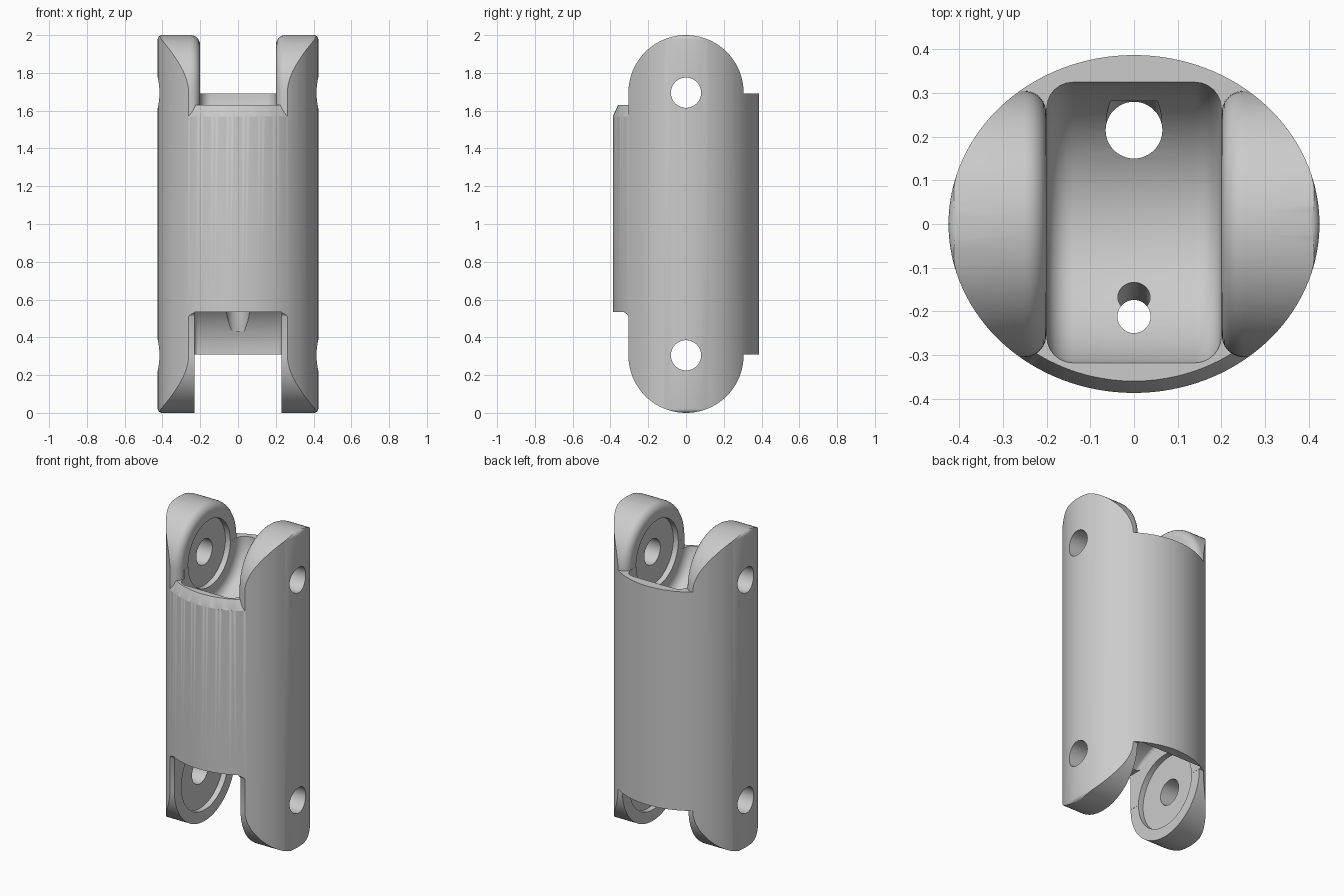
import bpy, bmesh, math
from mathutils import Matrix, Vector

old = bpy.data.objects.get("Cube")
if old:
    bpy.data.objects.remove(old, do_unlink=True)

RX, RY = 0.425, 0.387          # elliptical outer shell
EAR_R = 0.305                  # clevis ear radius
TOP_Z, LOW_Z = 1.695, 0.305    # hinge axis heights
TOP_GAP, LOW_GAP = 0.2, 0.23   # half widths of the clevis slots

grey = bpy.data.materials.new("light_grey")
grey.use_nodes = True
colour = (0.6, 0.6, 0.6, 1)
grey.diffuse_color = colour
grey.node_tree.nodes["Principled BSDF"].inputs["Base Color"].default_value = colour


def finish(bm, name):
    bmesh.ops.recalc_face_normals(bm, faces=bm.faces)
    mesh = bpy.data.meshes.new(name)
    bm.to_mesh(mesh)
    bm.free()
    mesh.materials.append(grey)
    ob = bpy.data.objects.new(name, mesh)
    bpy.context.scene.collection.objects.link(ob)
    return ob


def arc(y, z, r, start, end, n=40):
    steps = [math.radians(start + (end - start) * i / n) for i in range(n + 1)]
    return [(y + r * math.cos(a), z + r * math.sin(a)) for a in steps]


def prism(name, profile, x0, x1, round0=0, round1=0):
    """Extrude a (y, z) profile along x, optionally rounding either end."""
    bm = bmesh.new()
    face = bm.faces.new([bm.verts.new((x0, y, z)) for y, z in profile])
    out = bmesh.ops.extrude_face_region(bm, geom=[face])
    moved = [v for v in out["geom"] if isinstance(v, bmesh.types.BMVert)]
    bmesh.ops.translate(bm, verts=moved, vec=(x1 - x0, 0, 0))
    for x, r in ((x0, round0), (x1, round1)):
        if r:
            rim = [e for e in bm.edges
                   if all(abs(v.co.x - x) < 1e-5 for v in e.verts)]
            bmesh.ops.bevel(bm, geom=rim, offset=r, segments=6, profile=0.5,
                            affect='EDGES', clamp_overlap=True)
    return finish(bm, name)


def rod(name, start, end, r0, r1=None, sides=48, scale=(1, 1)):
    """Cylinder or cone between two points, optionally elliptical."""
    a, b = Vector(start), Vector(end)
    turn = (b - a).to_track_quat('Z', 'Y').to_matrix().to_4x4()
    bm = bmesh.new()
    bmesh.ops.create_cone(
        bm, cap_ends=True, segments=sides, radius1=r0,
        radius2=r0 if r1 is None else r1, depth=(b - a).length,
        matrix=Matrix.Translation((a + b) / 2) @ turn)
    bmesh.ops.scale(bm, verts=bm.verts, vec=(*scale, 1))
    return finish(bm, name)


def box(name, y0, y1, z0, z1, half):
    return prism(name, [(y0, z0), (y1, z0), (y1, z1), (y0, z1)], -half, half)


def combine(target, tool, operation='DIFFERENCE'):
    mod = target.modifiers.new("cut", 'BOOLEAN')
    mod.object, mod.operation, mod.solver = tool, operation, 'EXACT'
    graph = bpy.context.evaluated_depsgraph_get()
    graph.update()
    mesh = bpy.data.meshes.new_from_object(target.evaluated_get(graph))
    target.modifiers.clear()
    target.data = mesh
    bpy.data.objects.remove(tool, do_unlink=True)


# Central block with a filleted step under the front
profile = [(-0.6, 0.535)] + arc(-0.345, 0.49, 0.045, 90, 0, 8)
profile += [(-0.3, 0.31), (0.6, 0.31), (0.6, 1.69), (-0.25, 1.69),
            (-0.25, 1.63), (-0.6, 1.63)]
link = prism("finger_link", profile, -0.6, 0.6)

# Chamfer that follows the front rim
ring = box("rim_cutter", -0.7, -0.1, 1.57, 1.66, 0.7)
combine(ring, rod("rim_cone", (0, 0, 1.54), (0, 0, 1.69), 1.035, 0.86,
                  sides=96, scale=(RX, RY)))
combine(link, ring)

# Scooped upper pocket, lower pocket and lower front opening
scoop = arc(0, TOP_Z, 0.325, 180, 360) + [(0.325, 2.2), (-0.325, 2.2)]
combine(link, prism("upper_pocket", scoop, -TOP_GAP, TOP_GAP, 0.06, 0.06))
scoop = arc(0, LOW_Z, 0.33, 0, 180) + [(-0.33, -0.2), (0.33, -0.2)]
combine(link, prism("lower_pocket", scoop, -LOW_GAP, LOW_GAP, 0.02, 0.02))
combine(link, box("lower_opening", -0.7, 0, -0.2, 0.535, LOW_GAP))

# Four clevis ears; the upper pair has rounded inner edges
upper = arc(0, TOP_Z, EAR_R, 0, 180) + [(-EAR_R, 1.5), (EAR_R, 1.5)]
lower = arc(0, LOW_Z, EAR_R, 180, 360) + [(EAR_R, 0.6), (-EAR_R, 0.6)]
for side in (-1, 1):
    combine(link, prism("upper_ear", upper, side * (TOP_GAP + 0.001),
                        side * 0.65, round0=0.05), 'UNION')
    combine(link, prism("lower_ear", lower, side * (LOW_GAP + 0.001),
                        side * 0.65), 'UNION')

# Trim everything to the elliptical shell with softened ends
shell = rod("shell", (0, 0, 0), (0, 0, 2), 1, sides=128, scale=(RX, RY))
bm = bmesh.new()
bm.from_mesh(shell.data)
ends = [e for e in bm.edges if abs(e.verts[0].co.z - e.verts[1].co.z) < 1e-5]
bmesh.ops.bevel(bm, geom=ends, offset=0.022, segments=4, profile=0.5,
                affect='EDGES')
bm.to_mesh(shell.data)
bm.free()
combine(link, shell, 'INTERSECT')

# Hinge pin holes and round washer recesses
for z, half, radius in ((TOP_Z, TOP_GAP, 0.21), (LOW_Z, LOW_GAP, 0.235)):
    depth = half + 0.035
    combine(link, rod("recess", (-depth, 0, z), (depth, 0, z), radius, sides=64))
    combine(link, rod("pin_hole", (-0.6, 0, z), (0.6, 0, z), 0.08))

# Rear and front cable ducts with slanted mouths
combine(link, rod("rear_duct", (0, 0.215, 0.4), (0, 0.215, 1.6), 0.065))
combine(link, rod("rear_mouth", (0, 0.19, 1.25), (0, 0.25, 1.54), 0.063))
combine(link, rod("rear_exit", (0, 0.19, 0.75), (0, 0.255, 0.42), 0.061))
combine(link, rod("front_duct", (0, -0.212, 0.4), (0, -0.212, 1.6), 0.038))
combine(link, rod("front_mouth", (0, -0.212, 1.2), (0, -0.155, 1.48), 0.037))

# Smooth curved surfaces, keep machined edges crisp
bpy.ops.object.select_all(action='DESELECT')
link.select_set(True)
bpy.context.view_layer.objects.active = link
bpy.ops.object.shade_smooth_by_angle(angle=math.radians(30))
